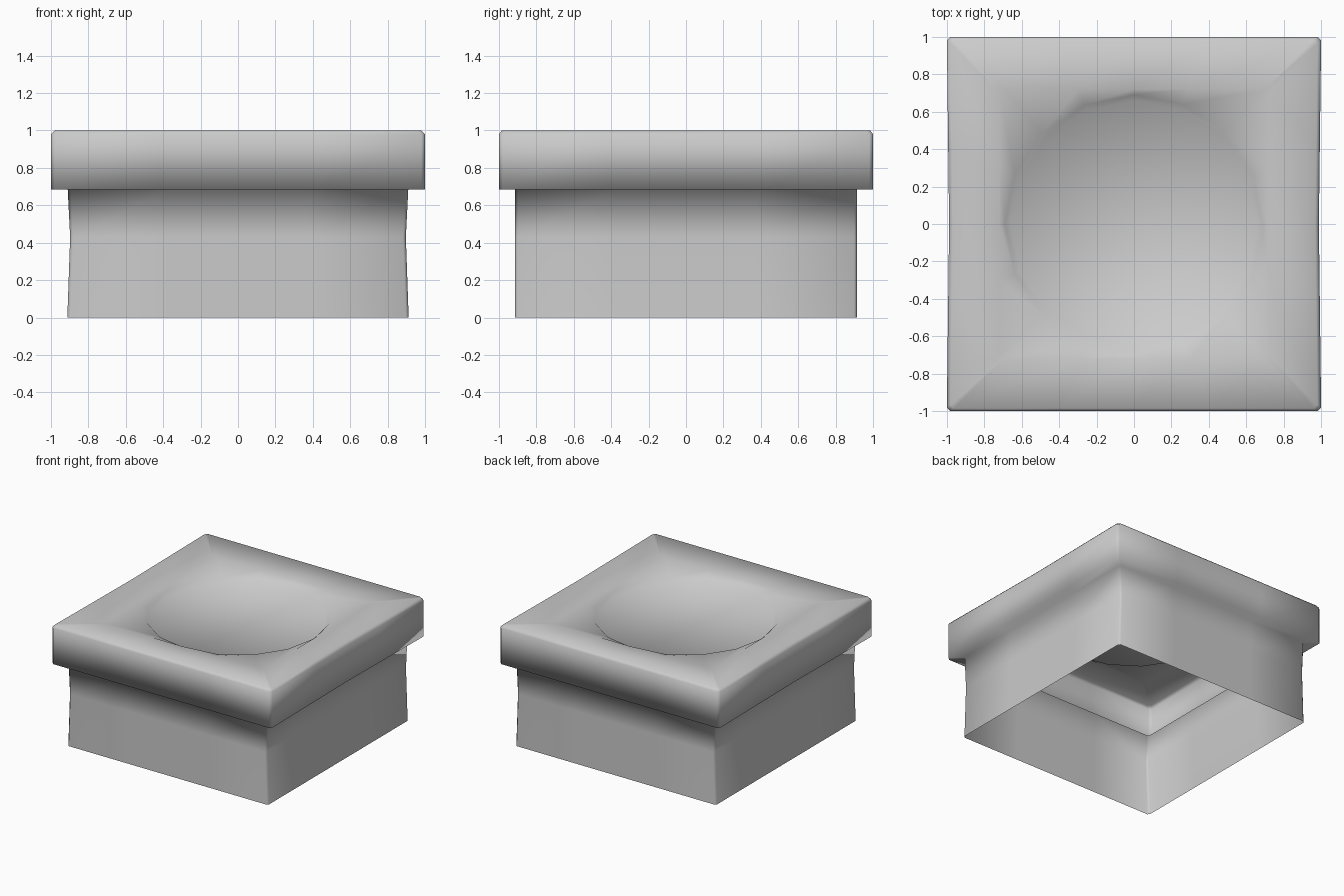
import bpy, bmesh, math

if "Cube" in bpy.data.objects:
    bpy.data.objects.remove(bpy.data.objects["Cube"])


def square_ring(hx, hy, z, cut=0.015, bow=0.0):
    """Square loop with clipped corners, 3 points per side; bow pulls in the x sides."""
    pts = []
    for k in range(16):
        a = k * math.pi / 8
        c, s = math.cos(a), math.sin(a)
        m = max(abs(c), abs(s))
        x, y = hx * c / m, hy * s / m
        if k % 4 == 2:
            p = [(x - math.copysign(cut, x), y, z), (x, y - math.copysign(cut, y), z)]
            p.sort(key=lambda q: math.atan2(q[1], q[0]) % (2 * math.pi))
            pts += p
        else:
            if abs(c) > abs(s):
                x -= math.copysign(bow * (1 - abs(y) / hy), x)
            pts.append((x, y, z))
    return pts


def circle_ring(r, z):
    """16-sided loop, corner points doubled to match square_ring."""
    pts = []
    for k in range(16):
        a = k * math.pi / 8
        pts += [(r * math.cos(a), r * math.sin(a), z)] * (2 if k % 4 == 2 else 1)
    return pts


# Planter: open-bottomed body, overhanging rim, recess and round fill as one skin
rings = [
    square_ring(0.912, 0.914, 0.0),
    square_ring(0.897, 0.914, 0.43),
    square_ring(0.91, 0.914, 0.685),
    square_ring(1.0, 1.0, 0.685, 0.02, 0.012),
    square_ring(1.0, 1.0, 0.98, 0.02, 0.012),
    square_ring(0.98, 0.985, 1.0, 0.02, 0.012),
    square_ring(0.72, 0.72, 0.985, 0.02),
    circle_ring(0.69, 0.96),
    circle_ring(0.66, 0.928),
]
bm = bmesh.new()
loops = [[bm.verts.new(p) for p in ring] for ring in rings]
n = len(loops[0])
for a, b in zip(loops, loops[1:]):
    for i in range(n):
        j = (i + 1) % n
        bm.faces.new((a[i], a[j], b[j], b[i]))
bm.faces.new(loops[-1])
bmesh.ops.remove_doubles(bm, verts=bm.verts, dist=0.0005)
for f in bm.faces:
    f.smooth = True
mesh = bpy.data.meshes.new("planter")
bm.to_mesh(mesh)
bm.free()
planter = bpy.data.objects.new("planter", mesh)
bpy.context.collection.objects.link(planter)
